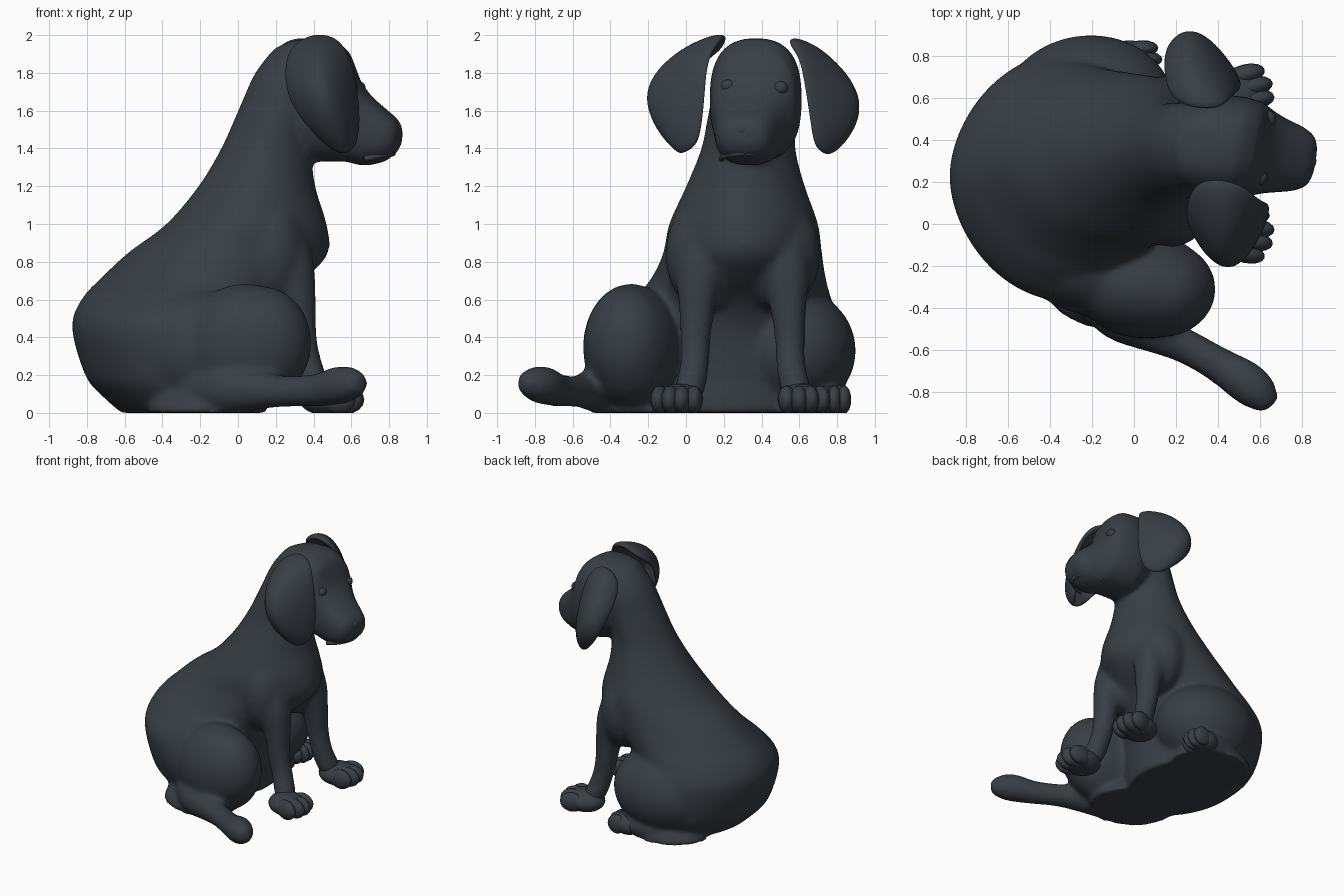
import bpy, bmesh, math
from mathutils import Vector, Matrix

cube = bpy.data.objects.get("Cube")
if cube:
    bpy.data.objects.remove(cube, do_unlink=True)

coat = bpy.data.materials.new("dark_slate_coat")
coat.use_nodes = True
COLOR = (0.04, 0.049, 0.06, 1)
coat.diffuse_color = COLOR
coat.node_tree.nodes["Principled BSDF"].inputs["Base Color"].default_value = COLOR


def finish(bm, name):
    """Turn a bmesh into a smooth, coated object standing on the ground."""
    for v in bm.verts:
        v.co.z = max(v.co.z, 0)
    bmesh.ops.recalc_face_normals(bm, faces=bm.faces)
    for f in bm.faces:
        f.smooth = True
    mesh = bpy.data.meshes.new(name)
    bm.to_mesh(mesh)
    bm.free()
    mesh.materials.append(coat)
    obj = bpy.data.objects.new(name, mesh)
    bpy.context.collection.objects.link(obj)
    return obj


def spline(rows, steps=5):
    """Smoothly resample a list of number rows."""
    rows = [Vector(r) for r in rows]
    out = []
    for i in range(len(rows) - 1):
        a, b = rows[i], rows[i + 1]
        ta = (b - rows[max(i - 1, 0)]) / 2
        tb = (rows[min(i + 2, len(rows) - 1)] - a) / 2
        for k in range(steps):
            t = k / steps
            h = t * t * (3 - 2 * t)
            out.append(a * (1 - h) + b * h + ta * (t * (1 - t) ** 2) - tb * (t * t * (1 - t)))
    return out + [rows[-1]]


def loft(bm, rings, sides=32, square=1.0):
    """Skin rings given as (centre, u half axis, v half axis)."""
    def bend(t):
        return math.copysign(abs(t) ** square, t)
    loops = []
    for c, u, v in rings:
        angles = [math.tau * i / sides for i in range(sides)]
        loops.append([bm.verts.new(Vector(c) + Vector(u) * bend(math.cos(a))
                                   + Vector(v) * bend(math.sin(a))) for a in angles])
    for a, b in zip(loops, loops[1:]):
        for i in range(sides):
            j = (i + 1) % sides
            bm.faces.new((a[i], a[j], b[j], b[i]))
    bm.faces.new(loops[0][::-1])
    bm.faces.new(loops[-1])


def tube(bm, path):
    """Round limb along (x, y, z, radius) points."""
    path = spline(path, 3)
    pts = [p.xyz for p in path]
    rings = []
    for i, p in enumerate(pts):
        d = (pts[min(i + 1, len(pts) - 1)] - pts[max(i - 1, 0)]).normalized()
        u = d.cross((0, 1, 0)).normalized()
        rings.append((p, u * path[i][3], d.cross(u) * path[i][3]))
    loft(bm, rings, 20)


def ball(bm, centre, radii, yaw=0, segs=32):
    m = (Matrix.Translation(centre) @ Matrix.Rotation(yaw, 4, "Z")
         @ Matrix.Diagonal((*radii, 1)))
    bmesh.ops.create_uvsphere(bm, u_segments=segs, v_segments=segs // 2, radius=1, matrix=m)


def paw(name, centre, yaw, size=1):
    """Padded foot with four close toes pointing along yaw."""
    bm = bmesh.new()
    ball(bm, centre, (.15 * size, .13 * size, .085), yaw)
    turn = Matrix.Rotation(yaw, 3, "Z")
    for k in (-1.5, -.5, .5, 1.5):
        reach = (.1 - .015 * k * k) * size
        toe = Vector(centre) + turn @ Vector((reach, k * .06 * size, 0))
        ball(bm, toe, (.095 * size, .048 * size, .075), yaw + k * .08, 16)
    finish(bm, name)


# torso: level sections as (z, back x, front x, right y, left y)
body = bmesh.new()
SECTIONS = [(0, -.62, .12, -.24, .72), (.1, -.73, .12, -.31, .77), (.2, -.81, .12, -.34, .8),
            (.45, -.88, .16, -.36, .81), (.6, -.83, .24, -.27, .77), (.72, -.72, .37, -.18, .74),
            (.85, -.58, .48, -.12, .72), (1, -.38, .47, -.09, .7), (1.2, -.21, .41, 0, .63),
            (1.4, -.09, .39, .08, .58), (1.6, 0, .42, .12, .58), (1.8, .09, .42, .17, .57),
            (1.94, .2, .4, .25, .5)]
loft(body, [(((b + f) / 2, (r + l) / 2, z), ((f - b) / 2, 0, 0), (0, (l - r) / 2, 0))
            for z, b, f, r, l in spline(SECTIONS)], 48, 1.1)

# haunches, hips, hind heel and the flat seat they rest on
ball(body, (.04, -.29, .35), (.34, .255, .335), -.1)
ball(body, (.13, -.31, .37), (.26, .23, .3))
ball(body, (-.22, -.15, .34), (.4, .28, .32), -.35)
ball(body, (-.22, .56, .33), (.41, .34, .33), .1)
ball(body, (-.42, .42, .36), (.38, .33, .34), .5)
ball(body, (-.12, .76, .08), (.22, .1, .08))
ball(body, (-.16, -.22, 0), (.32, .28, .16), -.4)
ball(body, (-.25, .58, 0), (.33, .27, .16))

# shoulders
for s in (-1, 1):
    ball(body, (.18, .3 + s * .19, .84), (.19, .22, .3))

# head: upright sections as (x, y, top, bottom, half width)
HEAD = [(.18, .38, 1.88, 1.7, .08), (.22, .38, 1.94, 1.55, .17), (.29, .38, 1.975, 1.42, .22),
        (.4, .37, 1.985, 1.33, .245), (.5, .365, 1.98, 1.33, .24), (.58, .355, 1.92, 1.33, .225),
        (.64, .34, 1.76, 1.31, .195), (.7, .325, 1.68, 1.31, .175), (.78, .31, 1.61, 1.33, .155),
        (.84, .3, 1.56, 1.38, .125), (.865, .3, 1.52, 1.43, .07)]
loft(body, [((x, y, (t + b) / 2), (w * .16, w, 0), (0, 0, (t - b) / 2))
            for x, y, t, b, w in HEAD], 32, .78)

# front legs
for s in (-1, 1):
    leg = [(.23, .2, .88, .15), (.28, .23, .74, .13), (.315, .24, .58, .1),
           (.335, .25, .4, .082), (.37, .255, .25, .078), (.41, .28, .13, .08),
           (.46, .31, .07, .06)]
    tube(body, [(x, .3 + s * y, z, r) for x, y, z, r in leg])

# tail swept out beside the body
tube(body, [(-.25, -.28, .12, .1), (-.08, -.42, .12, .13), (.08, -.5, .12, .11),
            (.2, -.56, .115, .088), (.3, -.61, .115, .083), (.42, -.68, .12, .088),
            (.53, -.75, .145, .102), (.6, -.81, .155, .09), (.65, -.87, .16, .05)])

body_obj = finish(body, "body")
remesh = body_obj.modifiers.new("blend", "REMESH")
remesh.mode = "VOXEL"
remesh.voxel_size = .018
remesh.use_smooth_shade = True
soften = body_obj.modifiers.new("soften", "SMOOTH")
soften.factor = .5
soften.iterations = 16

# feet
paw("front_right_paw", (.475, -.04, .07), -.12)
paw("front_left_paw", (.475, .615, .07), .12)
paw("hind_left_paw", (-.02, .77, .07), -.1, .8)

# ears: rows from root to tip, each back edge, middle, front edge
EARS = {
    "right_ear": [((.28, .2, 1.93), (.4, .23, 2.01), (.53, .18, 1.98)),
                  ((.24, .07, 1.84), (.42, -.03, 1.97), (.6, .12, 1.88)),
                  ((.25, 0, 1.66), (.43, -.34, 1.78), (.64, .12, 1.72)),
                  ((.37, -.08, 1.5), (.51, -.25, 1.57), (.65, .1, 1.53)),
                  ((.51, 0, 1.38), (.57, -.03, 1.36), (.62, .06, 1.4))],
    "left_ear": [((.19, .58, 1.9), (.3, .54, 1.99), (.42, .55, 1.96)),
                 ((.14, .68, 1.82), (.27, .74, 1.95), (.47, .6, 1.88)),
                 ((.14, .83, 1.66), (.25, .96, 1.75), (.51, .62, 1.72)),
                 ((.22, .87, 1.5), (.32, .95, 1.58), (.52, .65, 1.53)),
                 ((.36, .77, 1.38), (.42, .74, 1.35), (.48, .68, 1.4))]}
for name, rows in EARS.items():
    bm = bmesh.new()
    grid = [[bm.verts.new(p) for p in row] for row in rows]
    for a, b in zip(grid, grid[1:]):
        for i in (0, 1):
            bm.faces.new((a[i], a[i + 1], b[i + 1], b[i]))
    ear = finish(bm, name)
    thick = ear.modifiers.new("thickness", "SOLIDIFY")
    thick.thickness = .06
    thick.offset = 0
    smooth = ear.modifiers.new("round", "SUBSURF")
    smooth.levels = smooth.render_levels = 3

# eyes and nose
for name, spot, radii in (("right_eye", (.6, .225, 1.73), (.035, .04, .035)),
                          ("left_eye", (.64, .5, 1.72), (.035, .04, .035)),
                          ("nose", (.838, .3, 1.5), (.03, .04, .035))):
    bm = bmesh.new()
    ball(bm, spot, radii, 0, 24)
    finish(bm, name)

# mouth: lip fold around the muzzle
bm = bmesh.new()
lip = []
for i in range(13):
    a = math.pi * (i / 12 - .5)
    lip.append((.67 + .15 * math.cos(a), .315 + .125 * math.sin(a),
                1.345 + .03 * math.cos(a), .016))
tube(bm, lip)
finish(bm, "lip")
